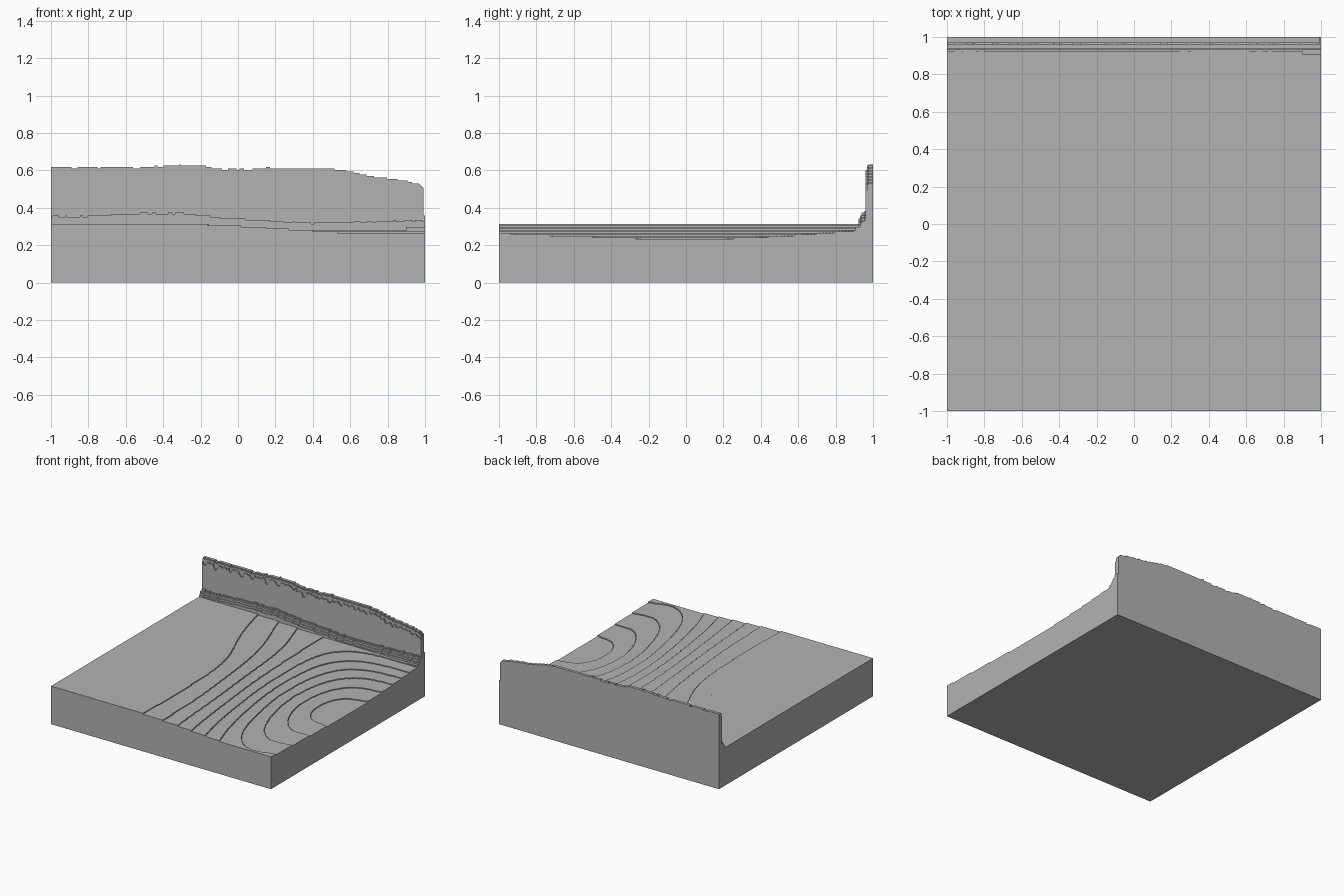
import bpy, bmesh, math

cube = bpy.data.objects.get("Cube")
if cube:
    bpy.data.objects.remove(cube, do_unlink=True)

N = 256             # cells along each side
S = 2 / N           # cell size
FLOOR = 40          # undisturbed ground height in cells
WALL_START = 244    # first row of the bank and wall

stone = bpy.data.materials.new("plain_grey")
stone.use_nodes = True
stone.diffuse_color = (0.45, 0.45, 0.45, 1)
bsdf = stone.node_tree.nodes["Principled BSDF"]
bsdf.inputs["Base Color"].default_value = stone.diffuse_color
bsdf.inputs["Roughness"].default_value = 0.9

# Basin depth in cells: rows from front to back, columns every 0.2 from x = -0.8
DEPTH = [
    [0, 0, .3, .85, 1.9, 3.4, 5.0, 6.4, 6.9, 6.7],
    [0, 0, .2, .8, 2.0, 3.9, 6.0, 7.9, 8.9, 9.0],
    [0, 0, .3, .9, 2.4, 4.4, 6.7, 8.8, 10.3, 10.7],
    [0, .2, .8, 1.6, 2.9, 4.5, 6.2, 7.6, 8.4, 8.6],
    [0, .5, 1.4, 2.6, 3.7, 4.1, 4.2, 4.2, 4.1, 4.0],
]


def spline(values, t):
    """Smooth interpolation through evenly spaced values."""
    last = len(values) - 1
    t = min(max(t, 0), last)
    k = min(int(t), last - 1)
    f = t - k
    b, c = values[k], values[k + 1]
    a = values[k - 1] if k > 0 else 2 * b - c
    d = values[k + 2] if k + 2 <= last else 2 * c - b
    return b + f / 2 * (c - a + f * (2*a - 5*b + 4*c - d + f * (3*(b - c) + d - a)))


def linear(points, x):
    """Piecewise linear profile."""
    for (x0, z0), (x1, z1) in zip(points, points[1:]):
        if x <= x1:
            return z0 + (z1 - z0) * (x - x0) / (x1 - x0)
    return points[-1][1]


def centre(i):
    return -1 + (i + 0.5) * S


def ground(i, j):
    x, y = centre(i), centre(j)
    column = (x + 0.8) / 0.2
    depth = spline([spline(row, column) for row in DEPTH], (y + 1) * 2)
    return FLOOR - max(0, int(depth))


WALL_TOP = [(-1, .617), (-.52, .614), (-.4, .625), (-.23, .625), (-.1, .61),
            (.05, .603), (.15, .61), (.4, .61), (.55, .602), (.65, .583),
            (.8, .558), (.9, .542), (.97, .525), (1, .5)]
BANK_TOP = [(-1, .36), (-.8, .365), (-.5, .38), (-.3, .378), (0, .35),
            (.2, .335), (.45, .325), (.7, .335), (1, .34)]


def wall(i, j):
    x = centre(i)
    rough = math.sin(i * .31) + math.sin(i * .13 + 2) + math.sin(i * .73)
    top = round(linear(WALL_TOP, x) / S + .2 * rough)
    bank = round(linear(BANK_TOP, x) / S + .25 * rough)
    base = ground(i, j)
    step = j - WALL_START
    if step < 2:                        # foot swells at the left end
        return base + (2 if x > .9 else 0)
    if step < 7:                        # sloping bank
        return max(base, bank - (5, 3, 1, 1, 0)[step - 2])
    if i == N - 1:                      # worn end
        return bank + 3
    if step == 7:                       # weathered face
        return top - 3 - int(abs(rough) * 2)
    return top - (1 if step == 8 else 0)


def runs(values):
    """Yield start, end, value for stretches of equal values."""
    start = 0
    for k in range(1, len(values) + 1):
        if k == len(values) or values[k] != values[start]:
            yield start, k, values[start]
            start = k


def build(name, height, j0, j1):
    """Stepped solid from a height rule, with equal neighbours merged."""
    rows = [[height(i, j) for i in range(N)] for j in range(j0, j1)]
    count = j1 - j0
    bm = bmesh.new()

    def face(*corners):
        bm.faces.new([bm.verts.new((-1 + a * S, -1 + (b + j0) * S, c * S))
                      for a, b, c in corners])

    def level(a, b, i, k, z):
        face((a, i, z), (b, i, z), (b, k, z), (a, k, z))

    # treads
    for j, row in enumerate(rows):
        for a, b, z in runs(row):
            level(a, b, j, j + 1, z)
    # risers facing front and back
    empty = [0] * N
    for j in range(count + 1):
        near = rows[j - 1] if j else empty
        far = rows[j] if j < count else empty
        for a, b, (p, q) in runs(list(zip(near, far))):
            if p < q:
                face((a, j, p), (b, j, p), (b, j, q), (a, j, q))
            elif p > q:
                face((b, j, q), (a, j, q), (a, j, p), (b, j, p))
    # risers facing the two sides
    for i in range(N + 1):
        pairs = [(r[i - 1] if i else 0, r[i] if i < N else 0) for r in rows]
        for a, b, (p, q) in runs(pairs):
            if p < q:
                face((i, b, p), (i, a, p), (i, a, q), (i, b, q))
            elif p > q:
                face((i, a, q), (i, b, q), (i, b, p), (i, a, p))
    # underside
    face((0, count, 0), (N, count, 0), (N, 0, 0), (0, 0, 0))

    bmesh.ops.remove_doubles(bm, verts=bm.verts, dist=S / 10)
    mesh = bpy.data.meshes.new(name)
    bm.to_mesh(mesh)
    bm.free()
    mesh.materials.append(stone)
    obj = bpy.data.objects.new(name, mesh)
    bpy.context.collection.objects.link(obj)
    return obj


build("terraced_ground", ground, 0, WALL_START)
build("back_wall", wall, WALL_START, N)
